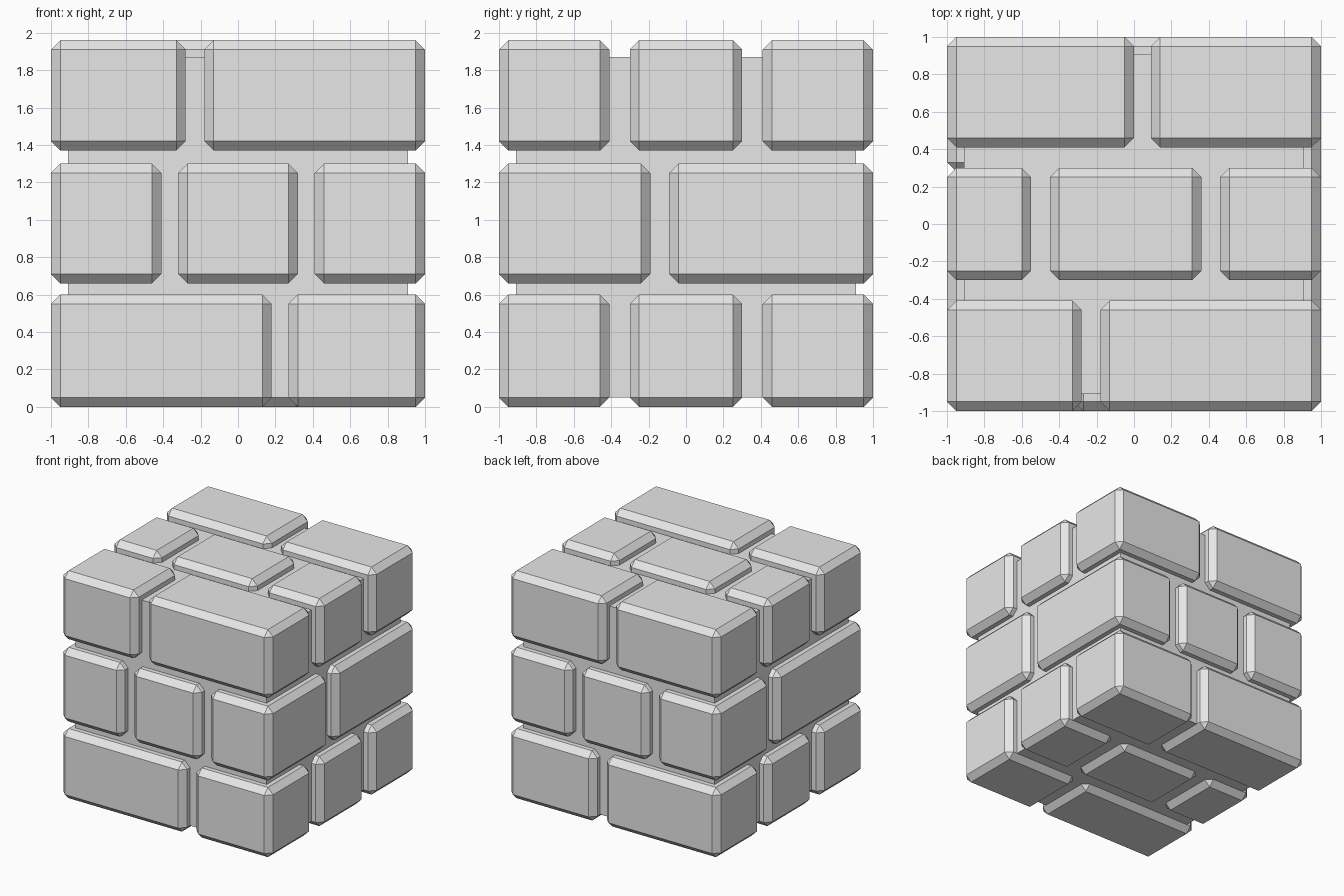
import bpy
import bmesh

if "Cube" in bpy.data.objects:
    bpy.data.objects.remove(bpy.data.objects["Cube"], do_unlink=True)

# One plain grey stone colour
stone = bpy.data.materials.new("stone_grey")
stone.use_nodes = True
stone_colour = (0.8, 0.8, 0.8, 1)
stone.diffuse_color = stone_colour
stone.node_tree.nodes["Principled BSDF"].inputs["Base Color"].default_value = stone_colour


def block(name, xs, ys, zs, chamfer=0.05):
    """Box spanning the given ranges, with flat chamfered edges."""
    bm = bmesh.new()
    bmesh.ops.create_cube(bm, size=1)
    for v in bm.verts:
        for axis, (low, high) in enumerate((xs, ys, zs)):
            v.co[axis] = high if v.co[axis] > 0 else low
    if chamfer:
        bmesh.ops.bevel(bm, geom=bm.edges[:], offset=chamfer, segments=1,
                        affect='EDGES', profile=0.5)
    mesh = bpy.data.meshes.new(name)
    bm.to_mesh(mesh)
    bm.free()
    mesh.materials.append(stone)
    obj = bpy.data.objects.new(name, mesh)
    bpy.context.collection.objects.link(obj)
    return obj


# Recessed mortar core
block("mortar_core", (-0.91, 0.91), (-0.91, 0.91), (0.05, 1.87), chamfer=0)

# Rows of bricks from front to back
FRONT, MIDDLE, BACK = (-1, -0.41), (-0.3, 0.3), (0.41, 1)
centre_row = [(-1, -0.55), (-0.45, 0.36), (0.46, 1)]
courses = {
    "bottom": ((0, 0.6), [(FRONT, [(-1, 0.18), (0.27, 1)]),
                          (MIDDLE, centre_row),
                          (BACK, [(-1, 0.09), (0.18, 1)])]),
    "top": ((1.37, 1.96), [(FRONT, [(-1, -0.28), (-0.18, 1)]),
                           (MIDDLE, centre_row),
                           (BACK, [(-1, 0), (0.09, 1)])]),
}
for course, (zs, rows) in courses.items():
    for row, (ys, spans) in zip(("front", "middle", "back"), rows):
        for i, xs in enumerate(spans):
            block(f"{course}_{row}_brick_{i + 1}", xs, ys, zs)

# Middle course: corner bricks wrap the sides, small bricks between them
mid_z = (0.66, 1.3)
for side, xs, (gap_start, gap_end) in (("right", (-1, -0.41), (0.18, 0.28)),
                                       ("left", (0.41, 1), (-0.19, -0.09))):
    block(f"middle_{side}_front_brick", xs, (-1, gap_start), mid_z)
    block(f"middle_{side}_back_brick", xs, (gap_end, 1), mid_z)
for row, ys in (("front", FRONT), ("back", BACK)):
    block(f"middle_{row}_brick", (-0.32, 0.32), ys, mid_z)
